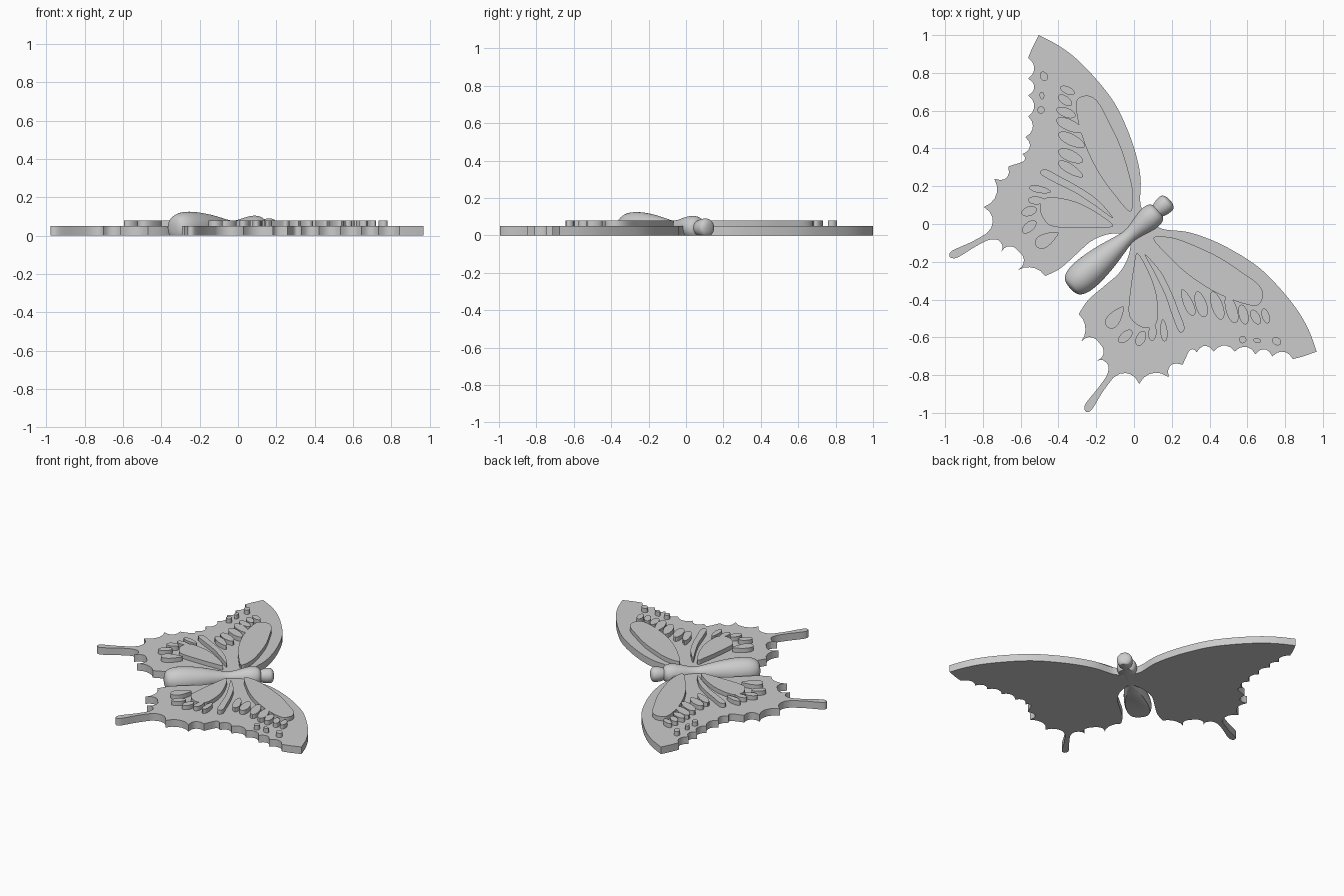
import bpy, bmesh, math
from mathutils import Vector, Matrix

cube = bpy.data.objects.get("Cube")
if cube:
    bpy.data.objects.remove(cube, do_unlink=True)

# One plain grey for every part
grey = bpy.data.materials.new("plain grey")
grey.use_nodes = True
colour = (0.6, 0.6, 0.6, 1)
grey.diffuse_color = colour
grey.node_tree.nodes["Principled BSDF"].inputs["Base Color"].default_value = colour

# Body frame: local x runs from tail to head, local y = 0 is the symmetry plane
FRAME = Matrix.Translation((0, -.041, 0)) @ Matrix.Rotation(math.radians(41.3), 4, 'Z')
TO_LOCAL = FRAME.inverted()
WING_TOP, CELL_TOP, BODY_AXIS = .05, .08, .04


def add_object(name, bm, smooth_angle, mirrored=False):
    """Turn a bmesh into an object in the body frame."""
    bmesh.ops.recalc_face_normals(bm, faces=bm.faces)
    mesh = bpy.data.meshes.new(name)
    bm.to_mesh(mesh)
    bm.free()
    mesh.materials.append(grey)
    obj = bpy.data.objects.new(name, mesh)
    bpy.context.collection.objects.link(obj)
    obj.matrix_world = FRAME
    bpy.ops.object.select_all(action='DESELECT')
    obj.select_set(True)
    bpy.context.view_layer.objects.active = obj
    bpy.ops.object.shade_smooth_by_angle(angle=math.radians(smooth_angle))
    if mirrored:
        mirror = obj.modifiers.new("other side", 'MIRROR')
        mirror.use_axis = (False, True, False)
        mirror.use_mirror_merge = False
    return obj


def spline(points, closed=False, steps=5):
    """Smooth curve through the points."""
    pts = [Vector(p) for p in points]
    n = len(pts)

    def at(i):
        return pts[i % n] if closed else pts[max(0, min(n - 1, i))]

    out = []
    for i in range(n if closed else n - 1):
        a, b, c, d = at(i - 1), at(i), at(i + 1), at(i + 2)
        for k in range(steps):
            t = k / steps
            out.append(b + (c - a) * (t / 2)
                       + (a * 2 - b * 5 + c * 4 - d) * (t * t / 2)
                       + (b * 3 - a - c * 3 + d) * (t ** 3 / 2))
    return out if closed else out + [pts[-1]]


def scallop(teeth, depth, steps=5):
    """Pointed teeth joined by round bays that cut into the wing."""
    out = []
    for a, b in zip(teeth, teeth[1:]):
        a, b = Vector(a), Vector(b)
        run = b - a
        inward = Vector((-run.y, run.x)).normalized()
        bay = min(depth, run.length * .4)
        for k in range(steps):
            t = k / steps
            out.append(a + run * t + inward * (bay * math.sin(math.pi * t) ** .7))
    return out + [Vector(teeth[-1])]


def drop(a, b, width, swell=0.0, sides=20):
    """Rounded oval from a to b; swell widens the end at a."""
    a, b = Vector(a), Vector(b)
    mid, half = (a + b) / 2, (b - a) / 2
    side = Vector((-half.y, half.x)).normalized() * (width / 2)
    out = []
    for k in range(sides):
        ang = math.tau * k / sides
        c, s = math.cos(ang), math.sin(ang)
        out.append(mid + half * c + side * (s * (1 - swell * c)))
    return out


def add_slab(bm, outline, low, high):
    """Extrude a flat outline between two heights."""
    verts = [bm.verts.new(TO_LOCAL @ Vector((p[0], p[1], low))) for p in outline]
    face = bm.faces.new(verts)
    made = bmesh.ops.extrude_face_region(bm, geom=[face])["geom"]
    top = [v for v in made if isinstance(v, bmesh.types.BMVert)]
    bmesh.ops.translate(bm, verts=top, vec=(0, 0, high - low))


def lathe(name, profile, sides=40):
    """Round body part along local x, sliced flat at the ground."""
    bm = bmesh.new()
    rings = []
    for x, r in profile:
        r = max(r, .0005)
        rings.append([bm.verts.new((x, r * math.cos(math.tau * k / sides),
                                    BODY_AXIS + r * math.sin(math.tau * k / sides)))
                      for k in range(sides)])
    for a, b in zip(rings, rings[1:]):
        for k in range(sides):
            j = (k + 1) % sides
            bm.faces.new((a[k], a[j], b[j], b[k]))
    bm.faces.new(rings[0])
    bm.faces.new(rings[-1])
    bmesh.ops.bisect_plane(bm, geom=bm.verts[:] + bm.edges[:] + bm.faces[:],
                           plane_co=(0, 0, 0), plane_no=(0, 0, 1), clear_inner=True)
    rim = [e for e in bm.edges if e.is_boundary]
    bmesh.ops.holes_fill(bm, edges=rim)
    return add_object(name, bm, 50)


# Wings: smooth leading edge, scalloped margin, tail, smooth inner edge
leading = spline([(.08, .03), (.035, .1), (.035, .24), (.01, .37), (-.035, .5),
                  (-.1, .635), (-.19, .755), (-.3, .87), (-.4, .945), (-.505, 1)])
fore_margin = scallop([(-.56, .88), (-.56, .77), (-.56, .68), (-.56, .57), (-.575, .46),
                       (-.59, .37), (-.6, .325)], .032)
hind_margin = scallop([(-.665, .305), (-.74, .24), (-.795, .09), (-.78, -.05)], .04)
tail = spline([(-.78, -.05), (-.86, -.095), (-.96, -.14), (-.978, -.165), (-.965, -.18),
               (-.93, -.175), (-.84, -.12), (-.77, -.085), (-.72, -.085), (-.695, -.12),
               (-.705, -.15)])
lower_margin = scallop([(-.705, -.15), (-.61, -.145), (-.615, -.245), (-.47, -.275)], .03)
inner = spline([(-.47, -.275), (-.39, -.235), (-.3, -.155), (-.225, -.09), (-.14, -.055),
                (-.05, -.05), (-.02, -.058)])
outline = (leading + [Vector((-.54, .93))] + fore_margin + hind_margin
           + tail[1:] + lower_margin[1:] + inner[1:])
wing = bmesh.new()
add_slab(wing, outline, 0, WING_TOP)
add_object("wings", wing, 30, mirrored=True)

# Large raised cells
cells = bmesh.new()
fore_cell = [(-.02, .065), (-.005, .16), (-.03, .28), (-.075, .42), (-.135, .545),
             (-.19, .645), (-.245, .68), (-.3, .66), (-.305, .6), (-.285, .5),
             (-.245, .385), (-.18, .26), (-.1, .15)]
hind_cell = [(-.11, -.01), (-.18, .05), (-.29, .11), (-.39, .137), (-.47, .137),
             (-.498, .08), (-.47, .015), (-.42, -.015), (-.29, -.02), (-.18, -.018)]
middle_cell = [(-.11, .03), (-.19, .125), (-.29, .195), (-.39, .25), (-.47, .29),
               (-.495, .265), (-.42, .22), (-.31, .165), (-.21, .1)]
for shape in (fore_cell, hind_cell, middle_cell):
    add_slab(cells, spline(shape, closed=True), WING_TOP, CELL_TOP)
add_object("large_wing_cells", cells, 40, mirrored=True)

# Rows of small raised cells: outer end, inner end, width, swell
small = bmesh.new()
rows = [
    ((-.4, .33), (-.27, .25), .05, .2), ((-.4, .39), (-.27, .33), .06, .1),
    ((-.4, .48), (-.26, .41), .06, .1), ((-.41, .555), (-.27, .49), .06, .1),
    ((-.41, .61), (-.31, .57), .05, 0), ((-.4, .68), (-.33, .63), .045, 0),
    ((-.39, .725), (-.315, .69), .04, 0), ((-.52, -.115), (-.4, -.045), .065, .5),
    ((-.59, -.045), (-.52, .015), .05, 0), ((-.595, .055), (-.515, .08), .05, 0),
    ((-.56, .127), (-.465, .122), .042, .2), ((-.555, .195), (-.44, .17), .037, .2),
    ((-.49, .805), (-.465, .76), .04, 0), ((-.49, .7), (-.485, .66), .025, 0),
    ((-.51, .595), (-.475, .612), .038, 0),
]
for outer_end, inner_end, width, swell in rows:
    add_slab(small, drop(outer_end, inner_end, width, swell), WING_TOP, CELL_TOP)
add_object("small_wing_cells", small, 40, mirrored=True)

# Body and head
lathe("body", spline([(-.452, 0), (-.448, .035), (-.43, .064), (-.38, .082), (-.3, .083),
                      (-.2, .07), (-.12, .053), (-.05, .039), (0, .042), (.06, .056),
                      (.11, .064), (.15, .058), (.17, .035), (.174, 0)]))
lathe("head", spline([(.145, 0), (.15, .03), (.175, .042), (.205, .049), (.235, .047),
                      (.25, .028), (.254, 0)]))
